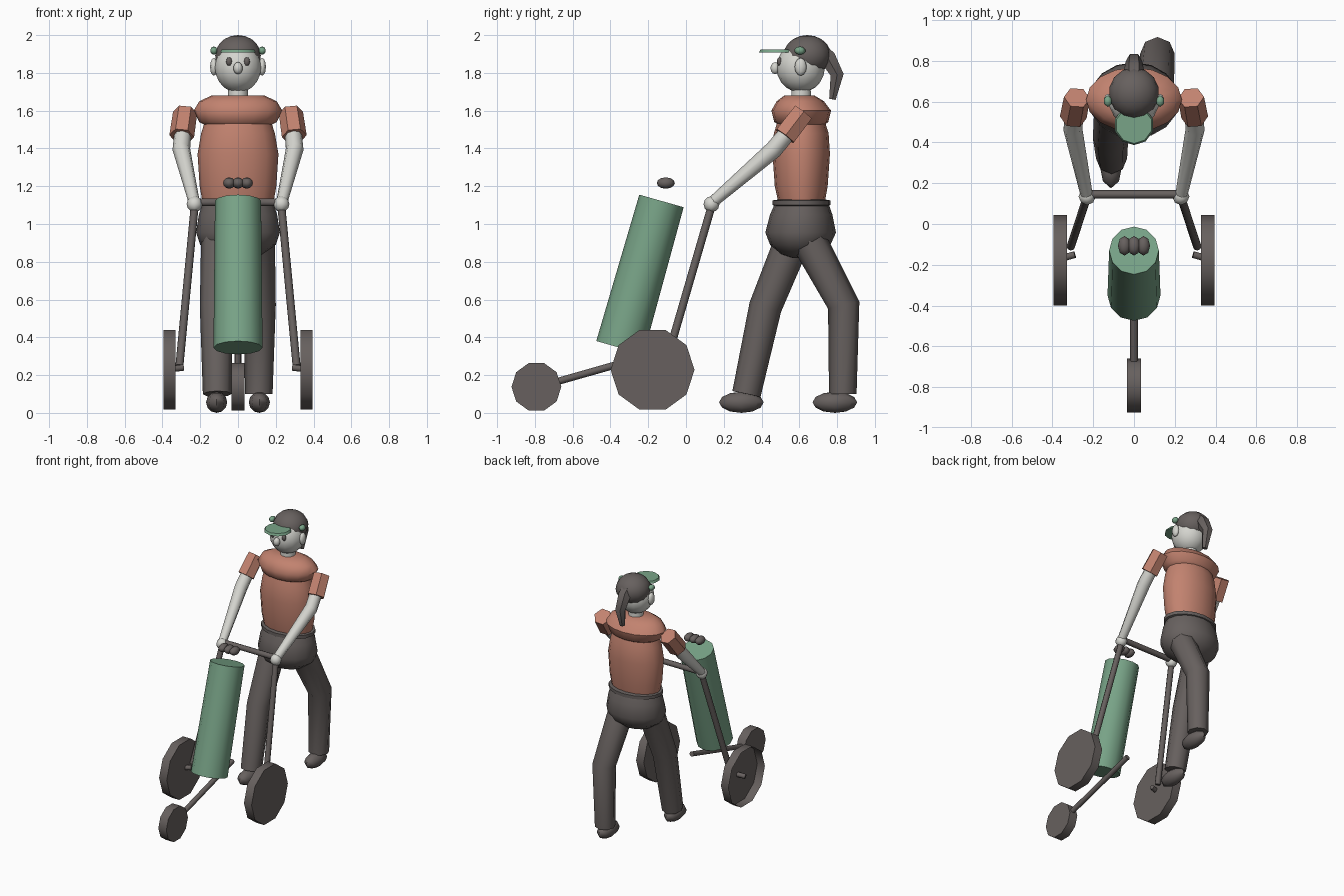
import bpy, bmesh, math
from mathutils import Vector

if "Cube" in bpy.data.objects:
    bpy.data.objects.remove(bpy.data.objects["Cube"])


def material(name, rgb):
    m = bpy.data.materials.new(name)
    m.diffuse_color = (*rgb, 1)
    m.use_nodes = True
    m.node_tree.nodes["Principled BSDF"].inputs["Base Color"].default_value = m.diffuse_color
    return m


SKIN = material("pale_skin", (0.66, 0.66, 0.62))
SHIRT = material("salmon_shirt", (0.54, 0.225, 0.16))
GREEN = material("soft_green", (0.19, 0.37, 0.245))
DARK = material("warm_dark_grey", (0.135, 0.118, 0.113))


def finish(name, bm, mat, angle=50):
    me = bpy.data.meshes.new(name)
    bm.to_mesh(me)
    bm.free()
    me.materials.append(mat)
    me.shade_smooth()
    me.set_sharp_from_angle(angle=math.radians(angle))
    ob = bpy.data.objects.new(name, me)
    bpy.context.collection.objects.link(ob)
    return ob


def skin_rings(name, rings, mat, start_cap=True, end_cap=True):
    """Join a list of vertex rings into a closed surface."""
    bm = bmesh.new()
    vs = [[bm.verts.new(p) for p in r] for r in rings]
    n = len(vs[0])
    for a, b in zip(vs, vs[1:]):
        for j in range(n):
            k = (j + 1) % n
            bm.faces.new((a[j], a[k], b[k], b[j]))
    if start_cap:
        bm.faces.new(vs[0][::-1])
    if end_cap:
        bm.faces.new(vs[-1])
    return finish(name, bm, mat)


def tube(name, pts, radii, mat, n=8, ref=(1, 0, 0), **caps):
    """Round tube along a path with a radius at each point."""
    pts = [Vector(p) for p in pts]
    rings = []
    for i, p in enumerate(pts):
        t = (pts[min(i + 1, len(pts) - 1)] - pts[max(i - 1, 0)]).normalized()
        r = Vector(ref)
        u = (r - t * r.dot(t)).normalized()
        v = t.cross(u)
        rings.append([p + radii[i] * (u * math.cos(a) + v * math.sin(a))
                      for a in (2 * math.pi * j / n for j in range(n))])
    return skin_rings(name, rings, mat, **caps)


def loft(name, sections, mat, n=16):
    """Stack of horizontal ellipses: (z, y centre, x radius, y radius)."""
    rings = [[(rx * math.cos(a), yc + ry * math.sin(a), z)
              for a in (2 * math.pi * j / n for j in range(n))]
             for z, yc, rx, ry in sections]
    return skin_rings(name, rings, mat)


def ball(name, centre, radii, mat, u=10, v=7):
    bm = bmesh.new()
    bmesh.ops.create_uvsphere(bm, u_segments=u, v_segments=v, radius=1)
    bmesh.ops.scale(bm, vec=radii, verts=bm.verts)
    bmesh.ops.translate(bm, vec=centre, verts=bm.verts)
    return finish(name, bm, mat, 70)


# Torso, yoke, waistband and hips
loft("torso", [(1.10, .612, .185, .12), (1.20, .61, .203, .14), (1.37, .61, .214, .152),
               (1.48, .61, .195, .145), (1.56, .61, .17, .12)], SHIRT)
loft("shoulder_yoke", [(1.51, .615, .15, .10), (1.54, .61, .205, .143), (1.60, .61, .235, .158),
                       (1.65, .605, .205, .125), (1.68, .60, .14, .08)], SHIRT)
loft("waistband", [(1.09, .612, .18, .13), (1.10, .612, .207, .153),
                   (1.125, .612, .207, .153), (1.13, .612, .18, .12)], DARK)
loft("hips", [(.82, .605, .05, .04), (.84, .605, .13, .10), (.89, .605, .20, .16),
              (.955, .607, .222, .187), (1.05, .61, .207, .165), (1.10, .612, .19, .145)], DARK)

# Neck, head and face
loft("neck", [(1.64, .61, .055, .055), (1.74, .61, .052, .052)], SKIN, 10)
ball("head", (0, .607, 1.828), (.125, .128, .132), SKIN, 14, 10)
ball("nose", (0, .472, 1.825), (.025, .025, .032), SKIN, 8, 6)
ball("hair", (0, .642, 1.892), (.124, .126, .108), DARK, 14, 10)
tube("ponytail", [(0, .71, 1.92), (0, .75, 1.88), (0, .80, 1.79), (0, .775, 1.66)],
     [.045, .05, .04, .02], DARK, 6)
tube("visor_brim", [(0, .485, 1.908), (0, .485, 1.925)], [.098, .09], GREEN, 10, (0, 1, 0))

# Parts on both sides
for s, side in ((-1, "left"), (1, "right")):
    ball(side + "_eye", (s * .047, .495, 1.86), (.016, .014, .023), DARK, 8, 6)
    ball(side + "_ear", (s * .128, .607, 1.832), (.02, .032, .047), SKIN, 8, 6)
    ball(side + "_visor_clip", (s * .128, .603, 1.918), (.022, .03, .022), GREEN, 6, 5)
    tube(side + "_sleeve", [(s * .28, .62, 1.59), (s * .298, .524, 1.465)],
         [.064, .066], SHIRT, 6)
    tube(side + "_arm", [(s * .29, .56, 1.51), (s * .30, .465, 1.395), (s * .232, .14, 1.115)],
         [.045, .047, .03], SKIN)
    ball(side + "_hand", (s * .23, .135, 1.105), (.042, .042, .042), SKIN, 8, 6)
    # Trolley side rods, axles and wheels (left wheel is open on its outside)
    tube(side + "_rod", [(s * .228, .14, 1.11), (s * .31, -.11, .25)], [.021, .021], DARK)
    tube(side + "_axle", [(s * .29, -.15, .24), (s * .385, -.177, .228)], [.018, .018], DARK)
    tube(side + "_wheel", [(s * .33, -.177, .228), (s * .395, -.177, .228)],
         [.222, .222], DARK, 10, (0, 1, 0), end_cap=s > 0)

# Striding legs and shoes
tube("left_leg", [(-.10, .575, .94), (-.115, .42, .56), (-.11, .32, .10)],
     [.095, .087, .076], DARK)
tube("right_leg", [(.10, .635, .94), (.115, .835, .57), (.11, .83, .10)],
     [.095, .085, .073], DARK)
for side, x, y in (("left", -.113, .293), ("right", .113, .788)):
    ball(side + "_shoe", (x, y, .056), (.056, .118, .056), DARK, 8, 6)

# Trolley handle, front boom and front wheel
tube("handle_bar", [(-.23, .145, 1.115), (.23, .145, 1.115)], [.021, .021], DARK, 8, (0, 1, 0))
tube("front_boom", [(0, -.79, .135), (0, -.07, .34)], [.019, .019], DARK)
tube("front_wheel", [(-.034, -.792, .138), (.034, -.792, .138)], [.132, .132], DARK, 10, (0, 1, 0))

# Tilted bag and the three club heads above it
tube("bag", [(0, -.35, .345), (0, -.13, 1.122)], [.13, .122], GREEN, 12, (0, 1, 0))
for i in (-1, 0, 1):
    ball("club_head_%d" % (i + 2), (i * .047, -.107, 1.217), (.032, .048, .03), DARK, 8, 6)
